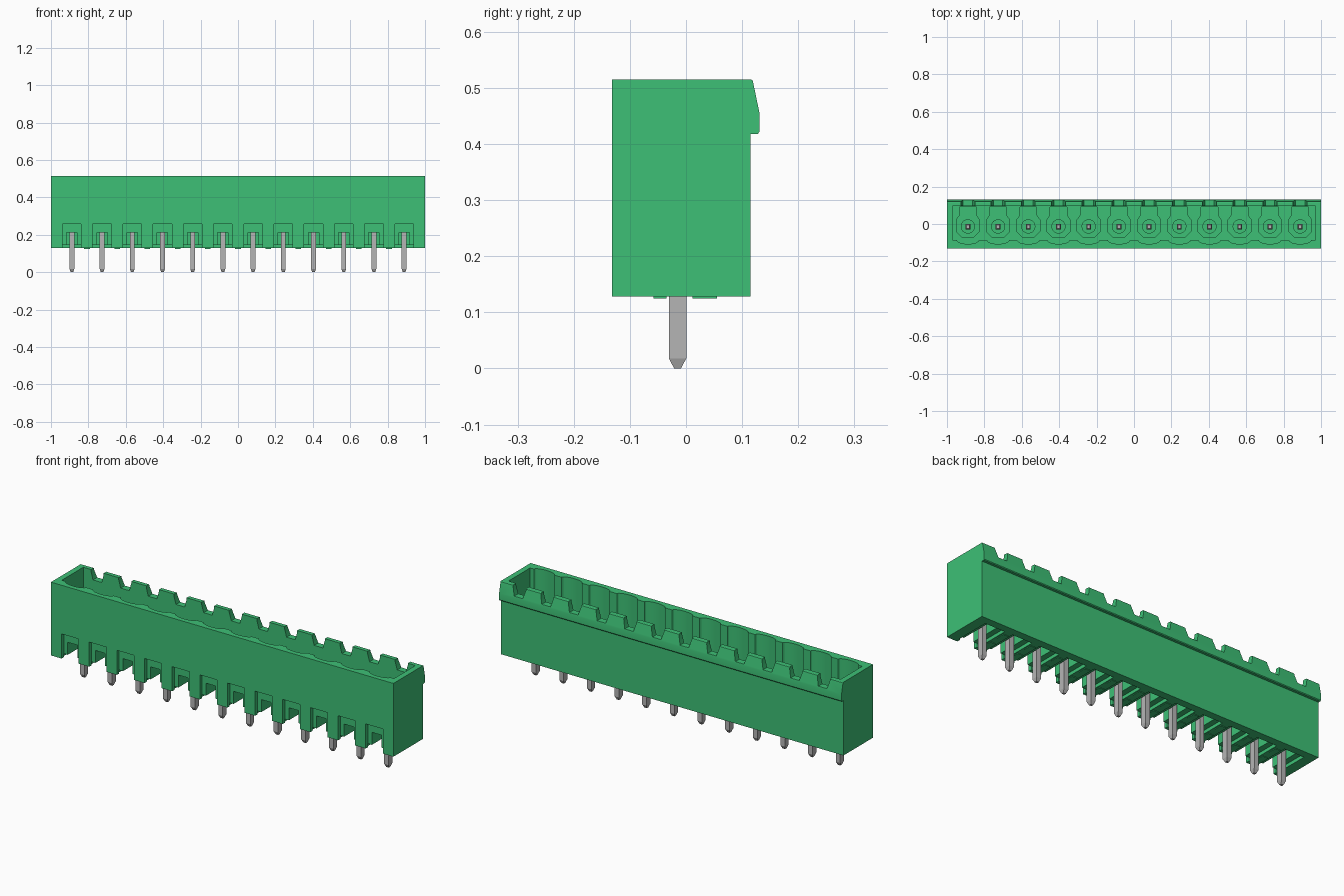
import bpy, bmesh, math

if "Cube" in bpy.data.objects:
    bpy.data.objects.remove(bpy.data.objects["Cube"])

PITCH, COUNT, PIN_Y = 0.1615, 12, -0.013
PINS = [(i - (COUNT - 1) / 2) * PITCH for i in range(COUNT)]
GAPS = [x + PITCH / 2 for x in PINS[:-1]]


def material(name, color, metallic=0.0):
    m = bpy.data.materials.new(name)
    m.use_nodes = True
    m.diffuse_color = (*color, 1)
    m.node_tree.nodes["Principled BSDF"].inputs["Base Color"].default_value = (*color, 1)
    return m


GREEN = material("green plastic", (0.047, 0.53, 0.18))
GREY = material("pin metal", (0.46, 0.46, 0.46))


def prism(bm, points, axis, lo, hi):
    """Extrude a closed 2D outline along x, y or z."""
    def place(p, t):
        return {"x": (t, *p), "y": (p[0], t, p[1]), "z": (*p, t)}[axis]
    a = [bm.verts.new(place(p, lo)) for p in points]
    b = [bm.verts.new(place(p, hi)) for p in points]
    n = len(points)
    faces = [bm.faces.new(a), bm.faces.new(b)]
    for i in range(n):
        j = (i + 1) % n
        faces.append(bm.faces.new((a[i], a[j], b[j], b[i])))
    bmesh.ops.recalc_face_normals(bm, faces=faces)


def box(bm, x0, x1, y0, y1, z0, z1):
    prism(bm, [(x0, y0), (x1, y0), (x1, y1), (x0, y1)], "z", z0, z1)


def finish(bm, name, mat):
    mesh = bpy.data.meshes.new(name)
    bm.to_mesh(mesh)
    bm.free()
    mesh.materials.append(mat)
    ob = bpy.data.objects.new(name, mesh)
    bpy.context.collection.objects.link(ob)
    return ob


def cut(target, bm, name):
    """Subtract the cutter mesh and throw the cutter away."""
    cutter = finish(bm, name, GREEN)
    cutter.hide_render = True
    mod = target.modifiers.new(name, "BOOLEAN")
    mod.operation, mod.solver, mod.object = "DIFFERENCE", "EXACT", cutter
    bpy.context.view_layer.objects.active = target
    bpy.ops.object.modifier_apply(modifier=mod.name)
    bpy.data.objects.remove(cutter)


# Housing with the latch lip along the top of the back
bm = bmesh.new()
prism(bm, [(-.132, .128), (.115, .128), (.115, .418), (.128, .418), (.131, .422),
           (.131, .455), (.119, .513), (.116, .515), (-.132, .515)], "x", -1, 1)
housing = finish(bm, "housing", GREEN)

# Open cavity with a scalloped front wall
front = [(-.97, -.085)]
for x in PINS:
    for k in range(9):
        a = math.pi * k / 8
        front.append((x - .06 * math.cos(a), -.085 - .022 * math.sin(a)))
outline = front + [(.97, -.085), (.97, .095), (-.97, .095)]
bm = bmesh.new()
prism(bm, outline, "z", .28, .6)
cut(housing, bm, "cavity_cutter")

# Keyed pockets in the cavity floor, open toward the back
bm = bmesh.new()
for x in PINS:
    shape = [(-.045, .09), (-.045, .045), (-.062, .022), (-.062, -.04), (-.03, -.072),
             (.03, -.072), (.062, -.04), (.062, .022), (.045, .045), (.045, .09)]
    prism(bm, [(x + px, py) for px, py in shape], "z", .255, .35)
cut(housing, bm, "pocket_cutter")

# Tapered notches between the teeth of the back wall
bm = bmesh.new()
for x in PINS:
    prism(bm, [(x - .025, .463), (x + .025, .463), (x + .037, .505), (x + .037, .55),
               (x - .037, .55), (x - .037, .505)], "y", .085, .16)
cut(housing, bm, "notch_cutter")

# Recesses in the front, slots around the pins, shallow relief underneath
bm = bmesh.new()
for x in PINS:
    box(bm, x - .05, x + .05, -.2, -.112, .05, .258)
cut(housing, bm, "front_recess_cutter")
bm = bmesh.new()
for x in PINS:
    box(bm, x - .028, x + .028, -.2, .06, .05, .212)
cut(housing, bm, "pin_slot_cutter")
bm = bmesh.new()
for x in PINS:
    box(bm, x - .058, x + .058, -.113, .075, .05, .146)
cut(housing, bm, "underside_cutter")

# Small standoff pads under the webs between pins
bm = bmesh.new()
for x in GAPS:
    for y0, y1 in ((-.058, -.035), (.012, .055)):
        box(bm, x - .015, x + .015, y0, y1, .125, .13)
finish(bm, "standoff_pads", GREEN)

# Round collars at the pin bases
bm = bmesh.new()
for x in PINS:
    ring = [(x + .038 * math.cos(math.tau * k / 24), PIN_Y + .038 * math.sin(math.tau * k / 24))
            for k in range(24)]
    prism(bm, ring, "z", .25, .275)
collars = finish(bm, "pin_collars", GREEN)

# Square pins with tapered ends
bm = bmesh.new()
SECTIONS = [(0, .007, .006), (.018, .013, .0155), (.40, .013, .0155), (.42, .008, .009)]
for x in PINS:
    rings = [[bm.verts.new((x + sx * w, PIN_Y - .002 + sy * d, z))
              for sx, sy in ((-1, -1), (1, -1), (1, 1), (-1, 1))] for z, w, d in SECTIONS]
    bm.faces.new(rings[0])
    bm.faces.new(rings[-1])
    for lo, hi in zip(rings, rings[1:]):
        for i in range(4):
            j = (i + 1) % 4
            bm.faces.new((lo[i], lo[j], hi[j], hi[i]))
bmesh.ops.recalc_face_normals(bm, faces=bm.faces)
finish(bm, "contact_pins", GREY)

# Smooth the scallops and collars, keeping corners sharp
bpy.ops.object.select_all(action="DESELECT")
for ob in (housing, collars):
    ob.select_set(True)
bpy.context.view_layer.objects.active = housing
bpy.ops.object.shade_smooth_by_angle(angle=math.radians(25))
